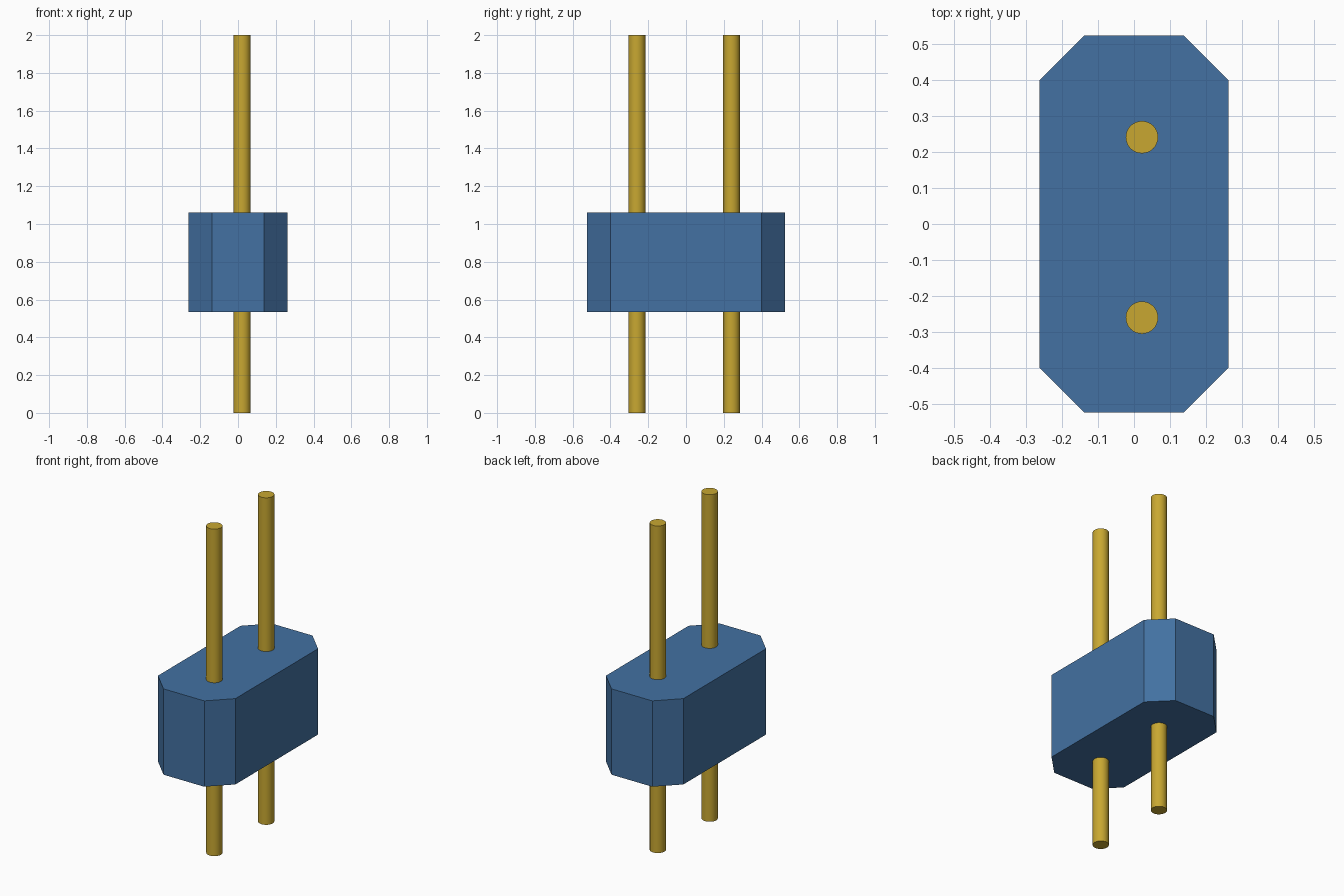
import bpy
import bmesh
from math import radians

cube = bpy.data.objects.get("Cube")
if cube:
    bpy.data.objects.remove(cube, do_unlink=True)


def make_material(name, rgb):
    mat = bpy.data.materials.new(name)
    mat.use_nodes = True
    color = (*rgb, 1.0)
    mat.diffuse_color = color
    bsdf = next(n for n in mat.node_tree.nodes if n.type == 'BSDF_PRINCIPLED')
    bsdf.inputs["Base Color"].default_value = color
    return mat


blue = make_material("blue_plastic", (0.056, 0.165, 0.36))
gold = make_material("gold_metal", (0.58, 0.39, 0.031))

HALF_X, HALF_Y, CHAMFER = 0.262, 0.523, 0.124
BOTTOM, TOP = 0.535, 1.06

# Housing: an octagonal outline extruded upwards
corner = [(HALF_X, HALF_Y - CHAMFER), (HALF_X - CHAMFER, HALF_Y)]
half = corner + [(-x, y) for x, y in reversed(corner)]
outline = half + [(-x, -y) for x, y in half]
bm = bmesh.new()
base = bm.faces.new([bm.verts.new((x, y, BOTTOM)) for x, y in outline])
extruded = bmesh.ops.extrude_face_region(bm, geom=[base], use_keep_orig=True)
top_verts = [v for v in extruded["geom"] if isinstance(v, bmesh.types.BMVert)]
bmesh.ops.translate(bm, verts=top_verts, vec=(0, 0, TOP - BOTTOM))
bmesh.ops.recalc_face_normals(bm, faces=bm.faces)
mesh = bpy.data.meshes.new("housing")
bm.to_mesh(mesh)
bm.free()
mesh.materials.append(blue)
housing = bpy.data.objects.new("housing", mesh)
bpy.context.collection.objects.link(housing)

# Round pins passing through the housing, slightly off centre
for name, y in (("front_pin", -0.26), ("back_pin", 0.241)):
    bpy.ops.mesh.primitive_cylinder_add(
        vertices=32, radius=0.045, depth=2, location=(0.022, y, 1))
    pin = bpy.context.object
    pin.name = name
    pin.data.materials.append(gold)
    bpy.ops.object.shade_smooth_by_angle(angle=radians(40))
